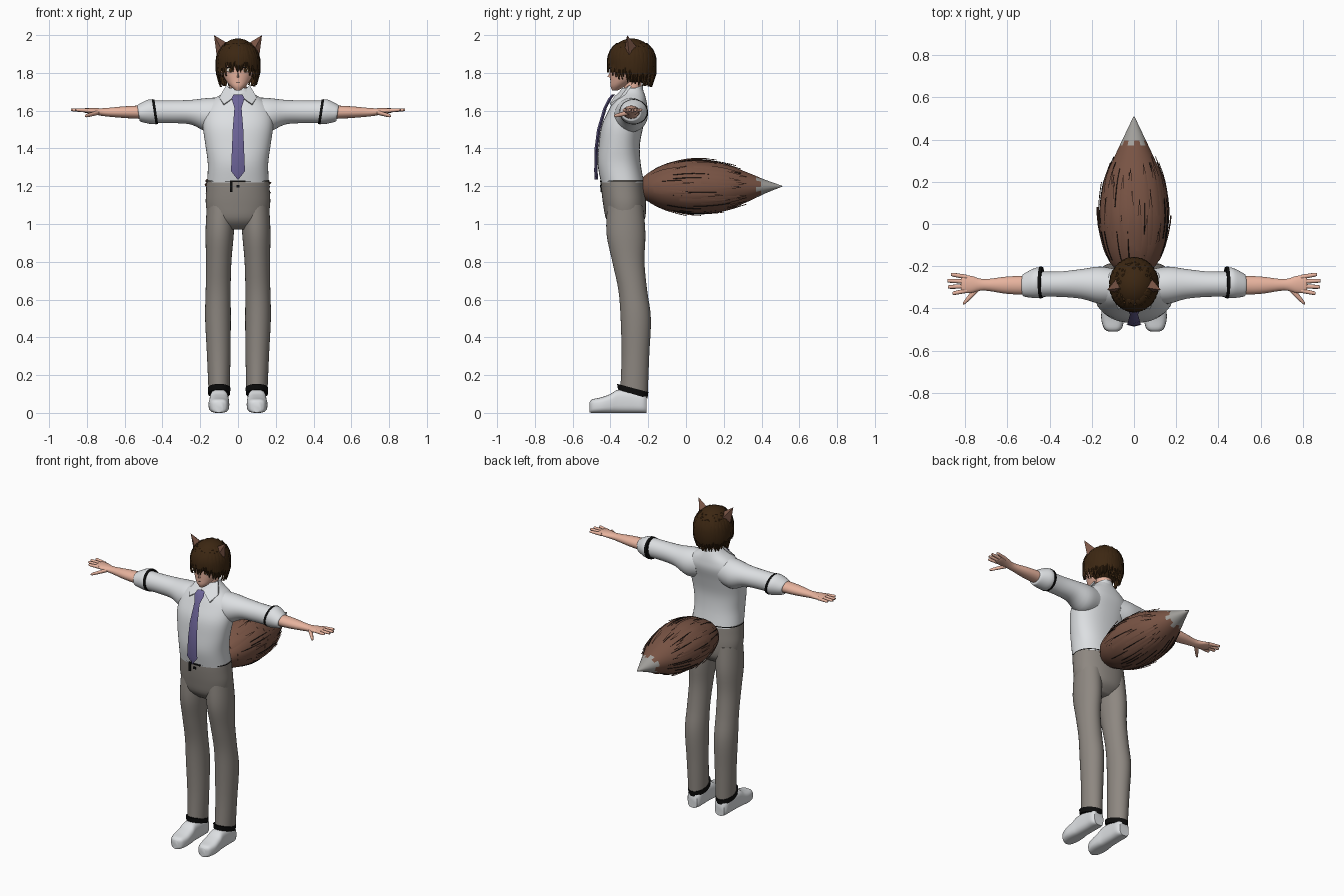
import bpy, bmesh, math, random
from mathutils import Vector, Matrix

random.seed(4)
if "Cube" in bpy.data.objects:
    bpy.data.objects.remove(bpy.data.objects["Cube"])


def material(name, r, g, b):
    m = bpy.data.materials.new(name)
    m.use_nodes = True
    m.diffuse_color = (r, g, b, 1)
    bsdf = next(n for n in m.node_tree.nodes if n.type == "BSDF_PRINCIPLED")
    bsdf.inputs["Base Color"].default_value = (r, g, b, 1)
    bsdf.inputs["Roughness"].default_value = 0.8
    return m


WHITE = material("white cloth", .72, .74, .76)
GREY = material("grey trousers", .27, .245, .22)
SKIN = material("skin", .8, .45, .34)
HAIR = material("dark brown hair", .045, .02, .006)
FUR = material("brown fur", .19, .088, .058)
TIP = material("grey fur tip", .36, .35, .33)
PURPLE = material("purple tie", .15, .125, .31)
BLACK = material("black", .004, .004, .004)
EYE = material("eye white", .8, .76, .66)


def finish(bm, name, *mats):
    """Turn a bmesh into a smooth object that keeps its hard edges."""
    bmesh.ops.recalc_face_normals(bm, faces=bm.faces)
    mesh = bpy.data.meshes.new(name)
    bm.to_mesh(mesh)
    bm.free()
    for m in mats:
        mesh.materials.append(m)
    mesh.shade_smooth()
    mesh.set_sharp_from_angle(angle=math.radians(50))
    ob = bpy.data.objects.new(name, mesh)
    bpy.context.collection.objects.link(ob)
    return ob


def resample(rings, sub=4):
    """Smooth curve through the given cross-sections."""
    out = []
    for i in range(len(rings) - 1):
        quad = [rings[min(max(i + k, 0), len(rings) - 1)] for k in (-1, 0, 1, 2)]
        for s in range(sub):
            t = s / sub
            out.append([b + t / 2 * (c - a + t * (2*a - 5*b + 4*c - d + t * (3*b - a - 3*c + d)))
                        for a, b, c, d in zip(*quad)])
    return out + [list(rings[-1])]


ORDER = {"x": (0, 1, 2), "y": (1, 0, 2), "z": (1, 2, 0)}


def loft(name, mats, axis, rings, power=2, side=1, warp=None, rule=None, n=32):
    """Rings are (position, centre a, centre b, radius a, radius b)."""
    bm = bmesh.new()
    loops = []
    for t, u, v, ru, rv in resample(rings):
        loop = []
        for k in range(n):
            c, s = math.cos(k * math.tau / n), math.sin(k * math.tau / n)
            p = (t, u + ru * math.copysign(abs(c) ** (2 / power), c),
                 v + rv * math.copysign(abs(s) ** (2 / power), s))
            p = Vector([p[i] for i in ORDER[axis]])
            if warp:
                p = warp(p)
            p.x *= side
            loop.append(bm.verts.new(p))
        loops.append(loop)
    for a, b in zip(loops, loops[1:]):
        for k in range(n):
            bm.faces.new((a[k], a[(k + 1) % n], b[(k + 1) % n], b[k]))
    bm.faces.new(loops[0])
    bm.faces.new(loops[-1])
    if rule:
        for f in bm.faces:
            f.material_index = rule(f.calc_center_median())
    return finish(bm, name, *mats)


def strip(bm, points, widths, normals, thick):
    """Flat tapering strand with a diamond cross-section."""
    prev = None
    last = len(points) - 1
    for i, (p, w, nrm) in enumerate(zip(points, widths, normals)):
        side = nrm.cross(points[min(i + 1, last)] - points[max(i - 1, 0)]).normalized()
        cur = [bm.verts.new(p + o) for o in (side*w, nrm*thick, -side*w, -nrm*thick)]
        if prev:
            for k in range(4):
                bm.faces.new((prev[k], prev[(k + 1) % 4], cur[(k + 1) % 4], cur[k]))
        else:
            bm.faces.new(cur)
        prev = cur
    bm.faces.new(prev)


def hull(name, mat, points, side=1):
    bm = bmesh.new()
    for x, y, z in points:
        bm.verts.new((x * side, y, z))
    bmesh.ops.convex_hull(bm, input=bm.verts)
    return finish(bm, name, mat)


def ball(name, mat, centre, radii, cut=None):
    bm = bmesh.new()
    bmesh.ops.create_uvsphere(bm, u_segments=32, v_segments=20, radius=1,
                              matrix=Matrix.Translation(centre) @ Matrix.Diagonal((*radii, 1)))
    if cut:
        gone = [f for f in bm.faces if cut(f.calc_center_median())]
        bmesh.ops.delete(bm, geom=gone, context="FACES")
    return finish(bm, name, mat)


def box(name, mat, centre, size):
    bm = bmesh.new()
    bmesh.ops.create_cube(bm, size=1, matrix=Matrix.Translation(centre) @ Matrix.Diagonal((*size, 1)))
    return finish(bm, name, mat)


# Shirt body, hips and belt line
loft("shirt_body", [WHITE], "z", [
    (1.22, 0, -.336, .163, .114), (1.32, 0, -.354, .16, .114), (1.42, 0, -.353, .173, .109),
    (1.52, 0, -.336, .186, .111), (1.6, 0, -.308, .18, .103), (1.65, 0, -.297, .145, .088),
    (1.69, 0, -.29, .085, .07), (1.72, 0, -.285, .055, .052)], power=2.3, n=48)
loft("hips", [GREY], "z", [
    (.97, 0, -.32, .09, .05), (1.02, 0, -.32, .15, .1), (1.1, 0, -.325, .17, .113),
    (1.18, 0, -.333, .168, .115), (1.232, 0, -.337, .165, .114)], power=2.2, n=48)
loft("belt_line", [BLACK], "z", [(1.226, 0, -.337, .166, .115), (1.231, 0, -.337, .166, .115)],
     power=2.2, n=48)
box("belt_flap", BLACK, (0, -.452, 1.226), (.08, .008, .009))
box("belt_strap", BLACK, (-.036, -.449, 1.2), (.012, .009, .06))
box("belt_buckle", BLACK, (0, -.451, 1.2), (.018, .008, .014))

# Collar and tie
loft("collar_stand", [WHITE], "z", [(1.66, 0, -.295, .072, .07), (1.7, 0, -.287, .062, .06),
     (1.715, 0, -.285, .056, .056)], warp=lambda p: p + Vector((0, 0, .35 * (p.y + .285))))
for s, word in ((1, "left"), (-1, "right")):
    flap = [(.008, -.375, 1.68), (.062, -.3, 1.735), (.1, -.35, 1.67), (.075, -.405, 1.635)]
    hull(word + "_collar_flap", WHITE, flap + [(x, y + .012, z - .006) for x, y, z in flap], s)
bm = bmesh.new()
rows = [(1.685, .024, -.385), (1.665, .034, -.402), (1.615, .019, -.428), (1.5, .028, -.462),
        (1.4, .032, -.475), (1.28, .037, -.477), (1.235, .002, -.474)]
strip(bm, [Vector((0, y, z)) for z, w, y in rows], [w for z, w, y in rows],
      [Vector((0, -1, 0))] * len(rows), .009)
finish(bm, "tie", PURPLE)

# Limbs, mirrored
def slant(p):
    return p + Vector((0, 0, -.3 * (p.y + .275) * min(1, max(0, (.35 - p.z) * 4))))


for s, word in ((1, "left"), (-1, "right")):
    loft(word + "_trouser_leg", [GREY], "z", [
        (.115, .1, -.275, .056, .072), (.3, .102, -.268, .062, .073), (.5, .106, -.266, .068, .08),
        (.65, .105, -.282, .066, .076), (.8, .102, -.305, .067, .085), (.95, .097, -.318, .075, .103),
        (1.1, .09, -.322, .075, .095)], side=s, warp=slant)
    loft(word + "_trouser_hem", [BLACK], "z", [(.098, .1, -.282, .058, .078),
         (.13, .1, -.282, .06, .083)], side=s, warp=slant)
    loft(word + "_shoe", [WHITE], "y", [
        (-.51, .1, .03, .02, .028), (-.495, .1, .036, .042, .036), (-.45, .101, .041, .054, .041),
        (-.4, .1, .05, .053, .05), (-.36, .1, .061, .049, .061), (-.28, .099, .06, .047, .06),
        (-.23, .099, .054, .046, .054), (-.208, .099, .045, .034, .045)], power=3, side=s)
    loft(word + "_sleeve", [WHITE], "x", [
        (.08, -.295, 1.585, .08, .085), (.16, -.29, 1.577, .088, .09), (.25, -.284, 1.592, .07, .065),
        (.35, -.285, 1.594, .06, .06), (.45, -.285, 1.594, .06, .06)], side=s)
    lean = lambda p: p + Vector((.15 * (p.z - 1.59), 0, 0))
    loft(word + "_sleeve_band", [BLACK], "x", [(.432, -.277, 1.594, .074, .064),
         (.446, -.277, 1.594, .076, .067)], side=s, warp=lean)
    loft(word + "_sleeve_cuff", [WHITE], "x", [
        (.444, -.278, 1.594, .072, .065), (.47, -.28, 1.593, .071, .064),
        (.52, -.289, 1.587, .055, .046), (.528, -.289, 1.587, .046, .038)], side=s, warp=lean)
    loft(word + "_forearm_and_palm", [SKIN], "x", [
        (.5, -.29, 1.592, .045, .036), (.6, -.29, 1.592, .041, .031), (.71, -.288, 1.592, .027, .021),
        (.77, -.286, 1.598, .04, .016), (.81, -.284, 1.601, .041, .012),
        (.82, -.284, 1.601, .035, .008)], side=s)
    for i, reach in enumerate((.868, .884, .88, .86)):
        y = -.252 - .021 * i
        tip = -.24 - .029 * i
        loft(f"{word}_finger_{i + 1}", [SKIN], "x", [
            (.79, y, 1.6, .011, .011), (reach - .01, tip, 1.604, .009, .008),
            (reach, tip, 1.604, .004, .004)], side=s, n=10)
    loft(word + "_thumb", [SKIN], "x", [(.735, -.3, 1.592, .018, .013), (.77, -.335, 1.582, .017, .011),
         (.8, -.368, 1.574, .011, .009), (.81, -.376, 1.572, .004, .004)], side=s, n=12)

# Head and face
loft("neck", [SKIN], "z", [(1.65, 0, -.285, .046, .046), (1.8, 0, -.28, .045, .046)])
loft("head", [SKIN], "z", [
    (1.708, 0, -.375, .014, .016), (1.73, 0, -.36, .04, .04), (1.76, 0, -.335, .064, .066),
    (1.8, 0, -.315, .083, .087), (1.85, 0, -.305, .093, .098), (1.91, 0, -.295, .09, .095),
    (1.96, 0, -.29, .05, .055)])
hull("nose", SKIN, [(0, -.416, 1.779), (.01, -.392, 1.772), (-.01, -.392, 1.772), (0, -.397, 1.815)])
box("mouth", BLACK, (0, -.399, 1.75), (.022, .006, .003))
for s, word in ((1, "left"), (-1, "right")):
    ball(word + "_eye", EYE, (s * .04, -.393, 1.815), (.021, .006, .012))
    ball(word + "_iris", HAIR, (s * .039, -.397, 1.815), (.009, .005, .011))
    box(word + "_lash", BLACK, (s * .041, -.397, 1.829), (.042, .008, .005))
    ball(word + "_ear", SKIN, (s * .09, -.295, 1.81), (.012, .02, .03))
    hull(word + "_animal_ear", FUR, [(.045, -.3, 1.95), (.112, -.3, 1.885), (.08, -.255, 1.93),
         (.085, -.325, 1.92), (.118, -.31, 1.97), (.127, -.312, 2)], s)

# Hair cap with layered locks
MID = Vector((0, -.287, 1.86))
ball("hair_cap", HAIR, MID, (.112, .123, .122),
     lambda c: c.z < 1.755 or (c.y < -.3 and c.z < 1.86))
bm = bmesh.new()
for k in range(64):
    a = math.tau * (k + random.random() * .5) / 64
    front = math.cos(a)
    low = 1.812 if front > .8 else 1.775 if front > .1 else 1.735
    low += random.uniform(-.012, .018)
    top = random.uniform(1.93, 1.965)
    out = Vector((math.sin(a), -front, 0))
    pts = []
    for i in range(7):
        z = top + (low - top) * i / 6
        f = math.sqrt(1 - (max(0, z - MID.z) / .124) ** 2) - 2.6 * max(0, 1.8 - z)
        swing = a + .02 * i * (-1) ** k
        pts.append(Vector((.113 * f * math.sin(swing), MID.y - .126 * f * math.cos(swing), z)))
    strip(bm, pts, [.009, .014, .017, .017, .014, .009, .001], [out] * 7, .006)
finish(bm, "hair_locks", HAIR)

# Bushy tail with a pale tip, loose tufts and dark strand lines
tail = [(-.235, 0, 1.19, .06, .05), (-.19, 0, 1.195, .108, .082), (-.1, 0, 1.197, .147, .122),
        (.04, 0, 1.198, .166, .145), (.2, 0, 1.195, .143, .124), (.32, 0, 1.195, .092, .08),
        (.42, 0, 1.198, .045, .036), (.51, 0, 1.2, .002, .002)]
loft("tail", [FUR, TIP], "y", tail, n=40,
     rule=lambda c: int(c.y > .385 + .02 * math.sin(6 * math.atan2(c.z - 1.2, c.x))))
path = resample(tail)


def strands(name, mat, count, span, width, lift):
    bm = bmesh.new()
    for k in range(count):
        a = math.tau * k / count + random.uniform(-.1, .1)
        first = random.randint(4, 21 - span)
        pts = []
        for i, (y, u, v, ru, rv) in enumerate(path[first:first + span]):
            grow = .001 + lift * (i / span) ** 2
            pts.append(Vector((math.cos(a) * (ru + grow), y, v + math.sin(a) * (rv + grow))))
        taper = [width * math.sin(math.pi * (.3 + .69 * i / (span - 1))) for i in range(span)]
        strip(bm, pts, taper, [Vector((math.cos(a), 0, math.sin(a)))] * span, .002)
    finish(bm, name, mat)


strands("tail_tufts", FUR, 44, 8, .014, .014)
strands("tail_strand_lines", BLACK, 34, 6, .002, .003)
